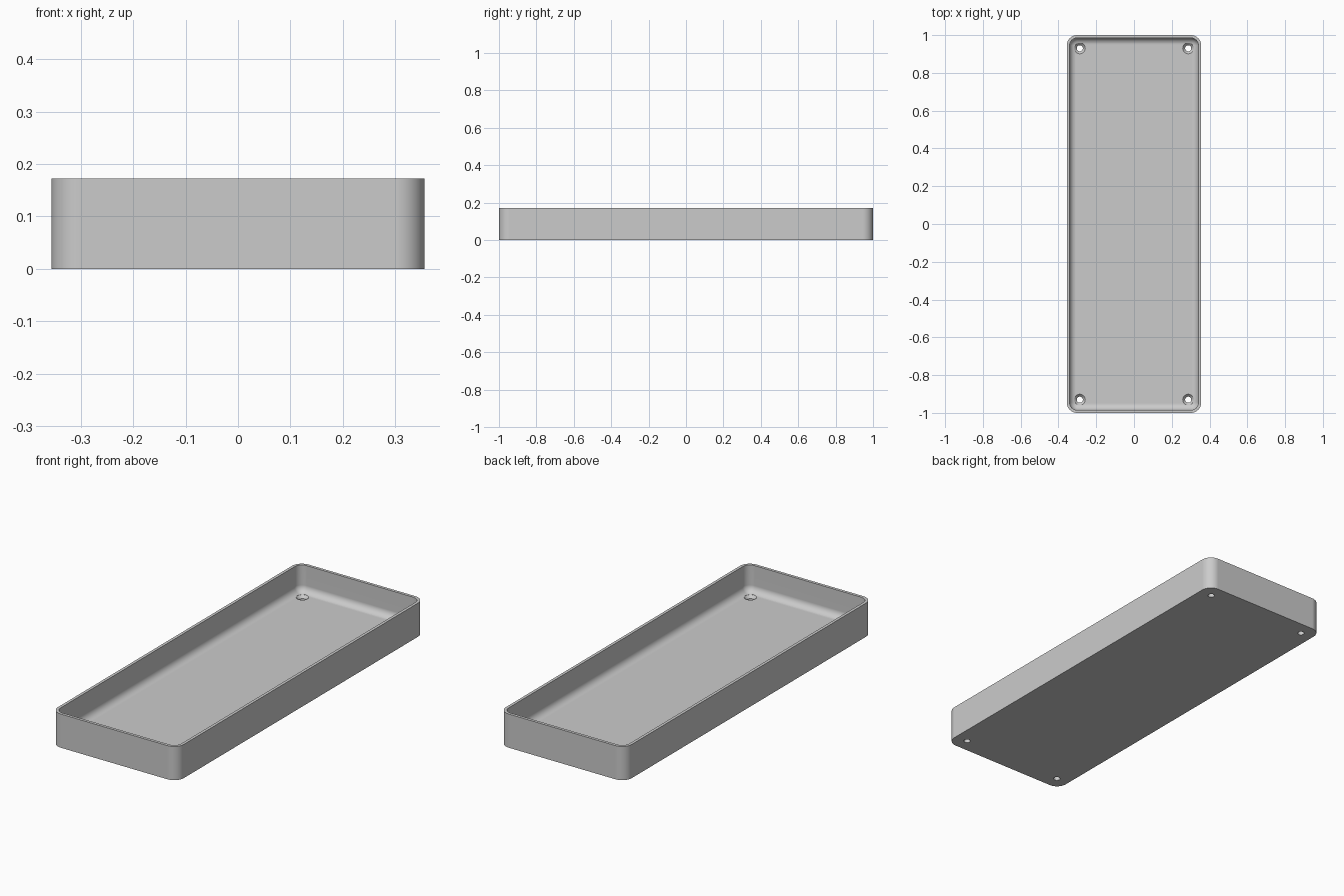
import bpy, bmesh
from math import sin, cos, pi

HALF_X, HALF_Y, HEIGHT = 0.356, 1.0, 0.172
WALL, FLOOR, CORNER, FILLET = 0.015, 0.035, 0.055, 0.035
HOLE_X, HOLE_Y, HOLE_R, SINK_R = 0.287, 0.93, 0.016, 0.029

if "Cube" in bpy.data.objects:
    bpy.data.objects.remove(bpy.data.objects["Cube"])

grey = bpy.data.materials.new("plain grey")
grey.use_nodes = True
colour = (0.6, 0.6, 0.6, 1)
grey.diffuse_color = colour
grey.node_tree.nodes["Principled BSDF"].inputs["Base Color"].default_value = colour


def rounded_ring(bm, inset, z, steps=10):
    """Rounded rectangle of vertices, moved inward from the outer outline."""
    r = max(CORNER - inset, 0.003)
    cx, cy = HALF_X - inset - r, HALF_Y - inset - r
    ring = []
    for i, (sx, sy) in enumerate([(1, 1), (-1, 1), (-1, -1), (1, -1)]):
        for k in range(steps + 1):
            a = (i + k / steps) * pi / 2
            ring.append(bm.verts.new((sx * cx + r * cos(a), sy * cy + r * sin(a), z)))
    return ring


def circle_ring(bm, x, y, r, z, n=32):
    return [bm.verts.new((x + r * cos(2 * pi * k / n), y + r * sin(2 * pi * k / n), z))
            for k in range(n)]


def skin(bm, rings):
    """Closed solid through a stack of rings, with flat ends."""
    for a, b in zip(rings, rings[1:]):
        for i in range(len(a)):
            j = (i + 1) % len(a)
            bm.faces.new((a[i], a[j], b[j], b[i]))
    bm.faces.new(rings[0][::-1])
    bm.faces.new(rings[-1])


def finish(bm, name):
    bmesh.ops.recalc_face_normals(bm, faces=bm.faces)
    mesh = bpy.data.meshes.new(name)
    bm.to_mesh(mesh)
    bm.free()
    mesh.materials.append(grey)
    obj = bpy.data.objects.new(name, mesh)
    bpy.context.scene.collection.objects.link(obj)
    return obj


# Tray: outer wall, rim, inner wall, rounded join to the floor
bm = bmesh.new()
profile = [(0, 0), (0, HEIGHT), (WALL, HEIGHT)]
for k in range(9):
    a = k / 8 * pi / 2
    profile.append((WALL + FILLET * (1 - cos(a)), FLOOR + FILLET * (1 - sin(a))))
skin(bm, [rounded_ring(bm, inset, z) for inset, z in profile])
tray = finish(bm, "tray")

# Countersunk screw holes in the four corners
bm = bmesh.new()
for sx in (-1, 1):
    for sy in (-1, 1):
        steps = [(HOLE_R, -0.02), (HOLE_R, FLOOR - 0.014), (SINK_R, FLOOR), (SINK_R, 0.1)]
        skin(bm, [circle_ring(bm, sx * HOLE_X, sy * HOLE_Y, r, z) for r, z in steps])
cutter = finish(bm, "screw_hole_cutter")
cutter.hide_render = True

cut = tray.modifiers.new("screw holes", "BOOLEAN")
cut.operation = "DIFFERENCE"
cut.solver = "EXACT"
cut.object = cutter
bpy.context.view_layer.update()
bpy.ops.object.select_all(action="DESELECT")
tray.select_set(True)
bpy.context.view_layer.objects.active = tray
bpy.ops.object.modifier_apply(modifier=cut.name)
bpy.data.objects.remove(cutter)

# Smooth corners and fillet, crisp rim and hole edges
bpy.ops.object.shade_smooth_by_angle(angle=pi / 6)
weighted = tray.modifiers.new("flat panels", "WEIGHTED_NORMAL")
weighted.keep_sharp = True
